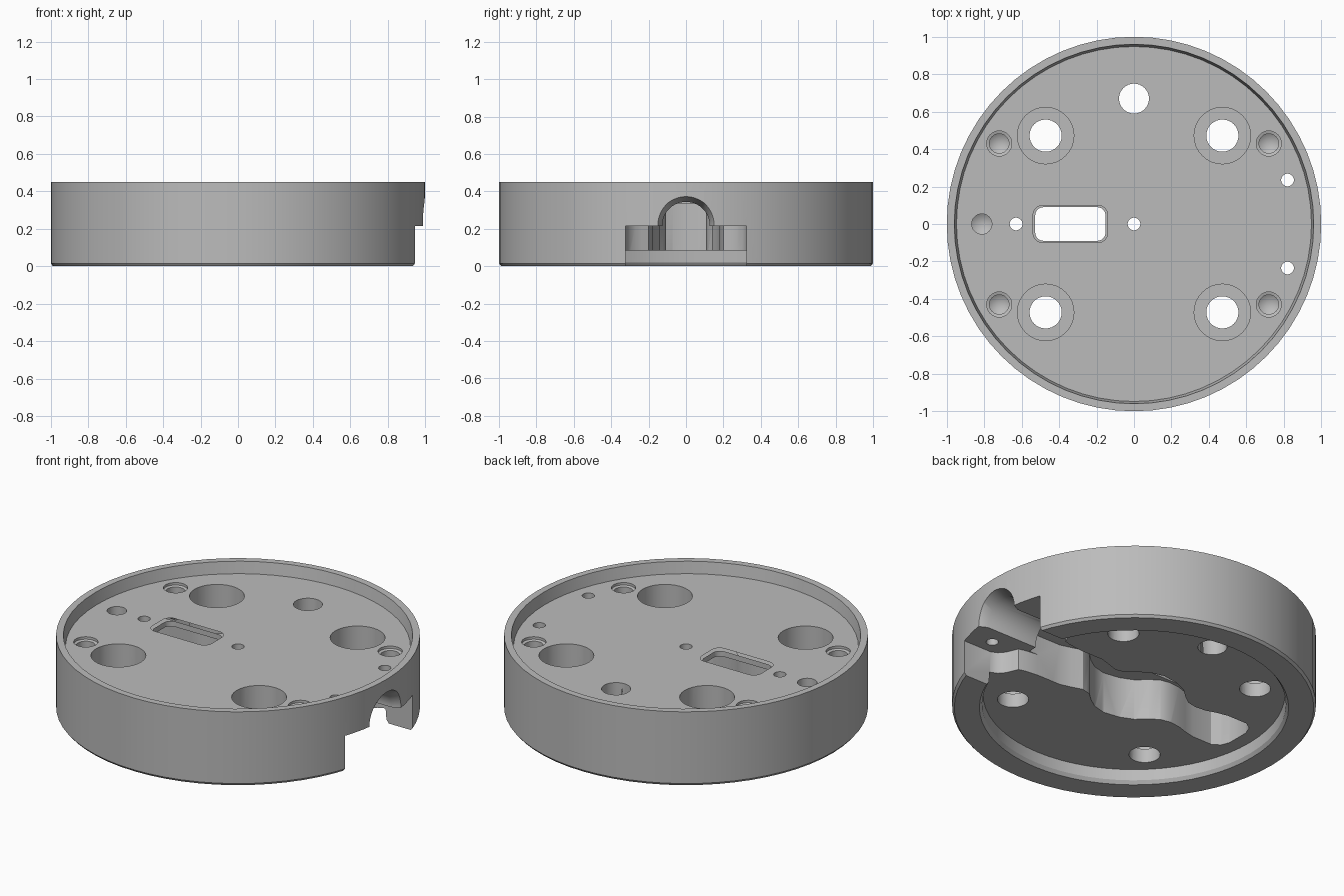
import bpy, bmesh, math
from mathutils import Matrix, Vector

if "Cube" in bpy.data.objects:
    bpy.data.objects.remove(bpy.data.objects["Cube"])

grey = bpy.data.materials.new("light grey")
grey.diffuse_color = (0.5, 0.5, 0.5, 1)
grey.use_nodes = True
grey.node_tree.nodes["Principled BSDF"].inputs["Base Color"].default_value = grey.diffuse_color


def finish(bm, name):
    bmesh.ops.recalc_face_normals(bm, faces=bm.faces[:])
    me = bpy.data.meshes.new(name)
    bm.to_mesh(me)
    bm.free()
    ob = bpy.data.objects.new(name, me)
    bpy.context.collection.objects.link(ob)
    me.materials.append(grey)
    return ob


def lathe(profile, name, n, at=(0, 0), along_x=False):
    """Closed (radius, height) profile whose ends lie on the axis."""
    bm = bmesh.new()
    rings = []
    for r, z in profile:
        if r == 0:
            rings.append([bm.verts.new((0, 0, z))] * n)
        else:
            rings.append([bm.verts.new((r * math.cos(math.tau * i / n),
                                        r * math.sin(math.tau * i / n), z)) for i in range(n)])
    for a, b in zip(rings, rings[1:]):
        for i in range(n):
            j = (i + 1) % n
            quad = list(dict.fromkeys((a[i], a[j], b[j], b[i])))
            bm.faces.new(quad)
    if along_x:
        bm.transform(Matrix.Rotation(math.pi / 2, 4, 'Y'))
        bm.transform(Matrix.Translation((0, 0, along_x)))
    bm.transform(Matrix.Translation((at[0], at[1], 0)))
    return finish(bm, name)


def prism(points, z0, z1, name):
    bm = bmesh.new()
    face = bm.faces.new([bm.verts.new((x, y, z0)) for x, y in points])
    up = bmesh.ops.extrude_face_region(bm, geom=[face])["geom"]
    bmesh.ops.translate(bm, vec=Vector((0, 0, z1 - z0)),
                        verts=[g for g in up if isinstance(g, bmesh.types.BMVert)])
    return finish(bm, name)


def mirrored(half):
    """Half-width outline (x, y) mirrored across the x axis."""
    return half + [(x, -y) for x, y in reversed(half)]


def rounded_rect(cx, hx, hy, r):
    pts = []
    for k, (sx, sy) in enumerate(((1, 1), (-1, 1), (-1, -1), (1, -1))):
        for i in range(7):
            a = math.pi / 2 * (k + i / 6)
            pts.append((cx + sx * (hx - r) + r * math.cos(a), sy * (hy - r) + r * math.sin(a)))
    return pts


# Round base with a shallow recess above and below
TOP, FLOOR, UNDER = 0.45, 0.38, 0.085
base = lathe([(0, UNDER), (0.83, UNDER), (0.835, 0.02), (0.85, 0), (0.988, 0), (1, 0.015),
              (1, TOP), (0.96, TOP), (0.948, FLOOR), (0, FLOOR)], "round_base", 64)
cutters = []


def hole(name, at, steps, n=32):
    cutters.append(lathe(steps, name, n, at))


def drill(name, at, r):
    hole(name, at, [(0, -0.1), (r, -0.1), (r, 0.6), (0, 0.6)])


# Wiring pocket opened from below
pocket = [(-0.745, 0.07), (-0.725, 0.12), (-0.68, 0.15), (-0.55, 0.15), (-0.48, 0.135),
          (-0.42, 0.115), (-0.35, 0.108), (-0.29, 0.12), (-0.24, 0.155), (-0.18, 0.21),
          (-0.1, 0.245), (0, 0.26), (0.08, 0.24), (0.14, 0.2), (0.19, 0.155), (0.25, 0.14),
          (0.31, 0.16), (0.38, 0.18), (0.6, 0.18)]
cutters.append(prism(mirrored(pocket), -0.1, 0.335, "pocket_cutter"))

# Clamp notch through the right-hand rim
notch = [(0.5, 0.175), (0.62, 0.19), (0.66, 0.2), (0.675, 0.235), (0.69, 0.27),
         (0.72, 0.305), (0.76, 0.323), (1.1, 0.323)]
cutters.append(prism(mirrored(notch), -0.11, 0.215, "notch_cutter"))

# Cable tunnel with a flared mouth
cutters.append(lathe([(0, 0.55), (0.127, 0.55), (0.127, 0.94), (0.155, 0.995), (0.155, 1.1), (0, 1.1)],
                     "tunnel_cutter", 40, along_x=0.217))

# Mounting holes with deep counterbores, and dowel holes with a chamfered mouth
for sx in (-1, 1):
    for sy in (-1, 1):
        hole("mounting_cutter", (sx * 0.472, sy * 0.472),
             [(0, -0.1), (0.086, -0.1), (0.086, 0.17), (0.151, 0.17), (0.151, 0.6), (0, 0.6)])
        hole("dowel_cutter", (sx * 0.72, sy * 0.43),
             [(0, 0.18), (0.052, 0.215), (0.052, 0.36), (0.067, 0.365), (0.067, 0.6), (0, 0.6)])
hole("pin_cutter", (-0.813, 0), [(0, 0.2), (0.054, 0.235), (0.054, 0.6), (0, 0.6)])

# Plain through holes
drill("cable_hole_cutter", (0, 0.67), 0.08)
for at in ((0, 0), (-0.63, 0), (0.82, 0.235), (0.82, -0.235)):
    drill("small_hole_cutter", at, 0.034)

# Slot into the pocket, with a small step at the mouth
cutters.append(prism(rounded_rect(-0.34, 0.188, 0.09, 0.045), 0.25, 0.6, "slot_cutter"))
cutters.append(prism(rounded_rect(-0.34, 0.199, 0.099, 0.05), 0.368, 0.61, "slot_mouth_cutter"))

# Cut everything out of the base
bpy.context.view_layer.objects.active = base
for c in cutters:
    c.hide_render = True
    m = base.modifiers.new("cut", 'BOOLEAN')
    m.operation, m.solver, m.object = 'DIFFERENCE', 'EXACT', c
    bpy.ops.object.modifier_apply(modifier=m.name)
for c in cutters:
    bpy.data.objects.remove(c, do_unlink=True)

bpy.ops.object.select_all(action='DESELECT')
base.select_set(True)
bpy.ops.object.shade_smooth_by_angle(angle=math.radians(28))
